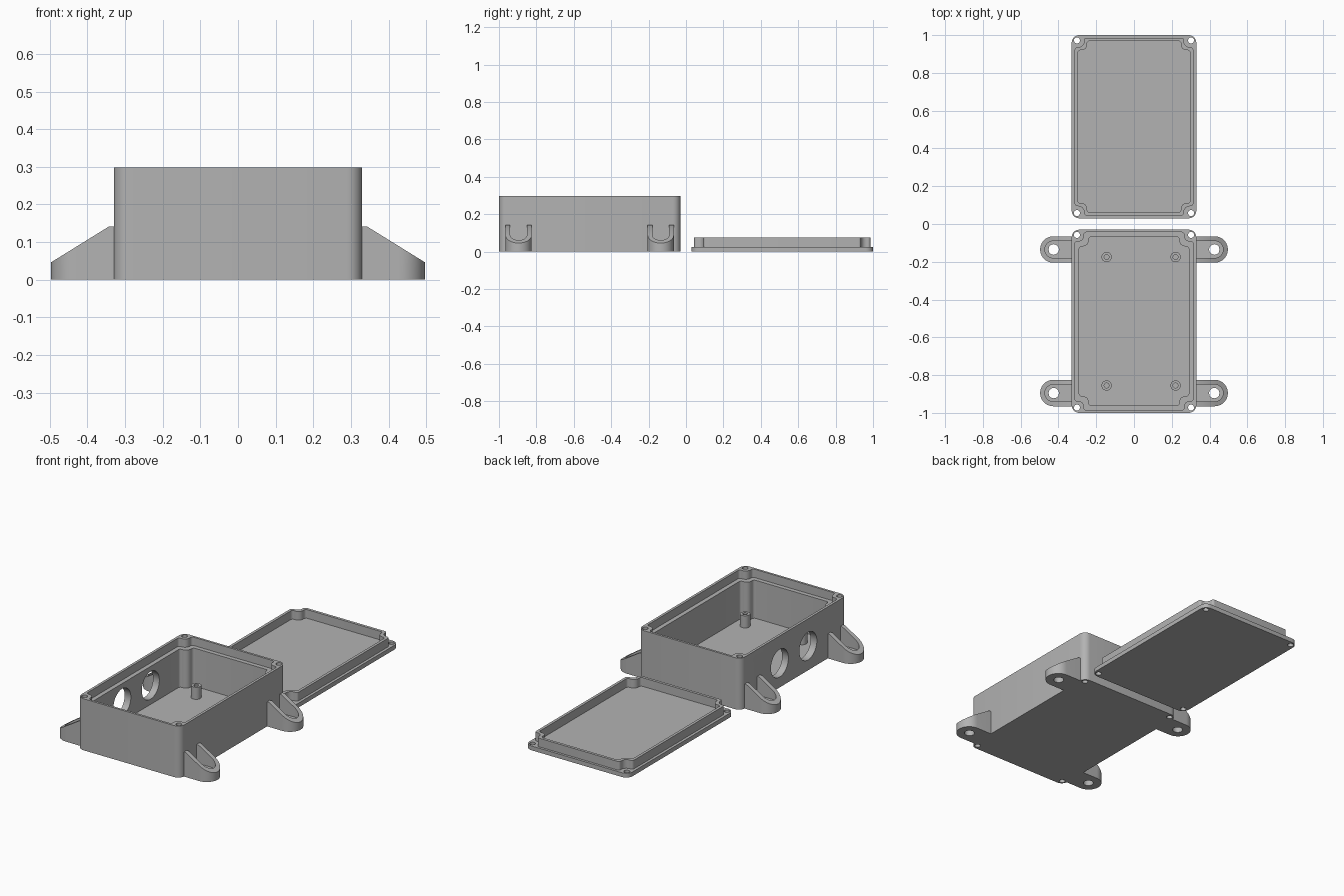
import bpy, bmesh, math
from mathutils import Vector

if "Cube" in bpy.data.objects:
    bpy.data.objects.remove(bpy.data.objects["Cube"])

grey = bpy.data.materials.new("grey plastic")
grey.diffuse_color = (0.45, 0.45, 0.45, 1)
grey.use_nodes = True
grey.node_tree.nodes["Principled BSDF"].inputs["Base Color"].default_value = grey.diffuse_color

AXES = {"z": lambda a, b, h: (a, b, h),
        "y": lambda a, b, h: (a, h, b),
        "x": lambda a, b, h: (h, a, b)}


def prism(name, pts, lo, hi, axis="z"):
    """Extrude a 2D outline between two heights along an axis."""
    place = AXES[axis]
    bm = bmesh.new()
    low = [bm.verts.new(place(a, b, lo)) for a, b in pts]
    top = [bm.verts.new(place(a, b, hi)) for a, b in pts]
    bm.faces.new(low[::-1])
    bm.faces.new(top)
    n = len(pts)
    for i in range(n):
        j = (i + 1) % n
        bm.faces.new((low[i], low[j], top[j], top[i]))
    bmesh.ops.recalc_face_normals(bm, faces=bm.faces)
    me = bpy.data.meshes.new(name)
    bm.to_mesh(me)
    bm.free()
    me.materials.append(grey)
    ob = bpy.data.objects.new(name, me)
    bpy.context.collection.objects.link(ob)
    return ob


def cut(ob, cutter):
    """Subtract the cutter and discard it."""
    mod = ob.modifiers.new("cut", "BOOLEAN")
    mod.operation, mod.solver, mod.object = "DIFFERENCE", "EXACT", cutter
    bpy.ops.object.select_all(action="DESELECT")
    bpy.context.view_layer.objects.active = ob
    ob.select_set(True)
    bpy.ops.object.modifier_apply(modifier=mod.name)
    bpy.data.objects.remove(cutter)


def circle(cx, cy, r, n=24):
    return [(cx + r * math.cos(2 * math.pi * i / n),
             cy + r * math.sin(2 * math.pi * i / n)) for i in range(n)]


def fillet(corners, seg=6):
    """Round each (x, y, radius) right-angled corner of an outline."""
    out = []
    for i, (x, y, r) in enumerate(corners):
        p = Vector((x, y))
        a = (Vector(corners[i - 1][:2]) - p).normalized() * r
        b = (Vector(corners[(i + 1) % len(corners)][:2]) - p).normalized() * r
        for k in range(seg + 1):
            t = math.pi / 2 * k / seg
            out.append(tuple(p + a * (1 - math.sin(t)) + b * (1 - math.cos(t))))
    return out


def rounded(cy, hw, hl, r):
    return fillet([(hw, cy - hl, r), (hw, cy + hl, r),
                   (-hw, cy + hl, r), (-hw, cy - hl, r)])


def notched(cy, hw, hl, n=0.05):
    """Rectangle whose corners step inward around the screw bosses."""
    c = []
    for sx, sy in ((1, 1), (-1, 1), (-1, -1), (1, -1)):
        step = [(sx * hw, cy + sy * (hl - n), 0.014),
                (sx * (hw - n), cy + sy * (hl - n), 0.03),
                (sx * (hw - n), cy + sy * hl, 0.014)]
        c += step if sx * sy > 0 else step[::-1]
    return fillet(c)


def screw_holes(ob, cy):
    for sx in (-1, 1):
        for sy in (-1, 1):
            cut(ob, prism("drill", circle(sx * 0.302, cy + sy * 0.457, 0.016), -0.1, 0.5))


BOX_Y, LID_Y = -0.515, 0.515

# Enclosure body: cavity, lid recess, corner screw holes, two cable holes
body = prism("box_body", rounded(BOX_Y, 0.33, 0.485, 0.04), 0, 0.298)
cut(body, prism("cavity", notched(BOX_Y, 0.29, 0.447), 0.03, 0.5))
cut(body, prism("recess", notched(BOX_Y, 0.315, 0.472), 0.25, 0.5))
screw_holes(body, BOX_Y)
for dy in (-0.13, 0.13):
    cut(body, prism("cable_hole", circle(BOX_Y + dy, 0.14, 0.08, 40), -0.5, -0.2, "x"))

# Circuit board standoffs
for x in (-0.145, 0.22):
    for dy in (-0.34, 0.34):
        post = prism("standoff", circle(x, BOX_Y + dy, 0.027), 0.029, 0.1)
        cut(post, prism("drill", circle(x, BOX_Y + dy, 0.013, 16), 0.035, 0.2))

# Mounting lugs: sloped, hollowed ears with a bolt hole


def lug_outline(sx, cy, x0, r):
    cx = 0.427
    arc = [(cx + r * math.cos(math.radians(t)), cy + r * math.sin(math.radians(t)))
           for t in range(-90, 91, 9)]
    return [(sx * x, y) for x, y in [(x0, cy - r)] + arc + [(x0, cy + r)]]


for sx in (-1, 1):
    for dy in (-0.38, 0.38):
        cy = BOX_Y + dy
        lug = prism("mounting_lug", lug_outline(sx, cy, 0.328, 0.07), 0, 0.142)
        slope = [(0.342, 0.142), (0.497, 0.046), (0.6, -0.018 + 0.0), (0.6, 0.3), (0.342, 0.3)]
        cut(lug, prism("slope", [(sx * x, z) for x, z in slope], cy - 0.2, cy + 0.2, "y"))
        cut(lug, prism("pocket", lug_outline(sx, cy, 0.3, 0.045), 0.035, 0.3))
        cut(lug, prism("drill", circle(sx * 0.425, cy, 0.028, 12), -0.1, 0.3))

# Lid: flat plate with a raised sealing rim
plate = prism("lid_plate", rounded(LID_Y, 0.33, 0.485, 0.04), 0, 0.025)
screw_holes(plate, LID_Y)
rim = prism("lid_rim", notched(LID_Y, 0.314, 0.471), 0.024, 0.075)
cut(rim, prism("rim_inside", notched(LID_Y, 0.298, 0.455), 0, 0.2))

# Smooth the rounded walls, keep the edges sharp
bpy.ops.object.select_all(action="SELECT")
bpy.ops.object.shade_smooth_by_angle(angle=math.radians(32))
